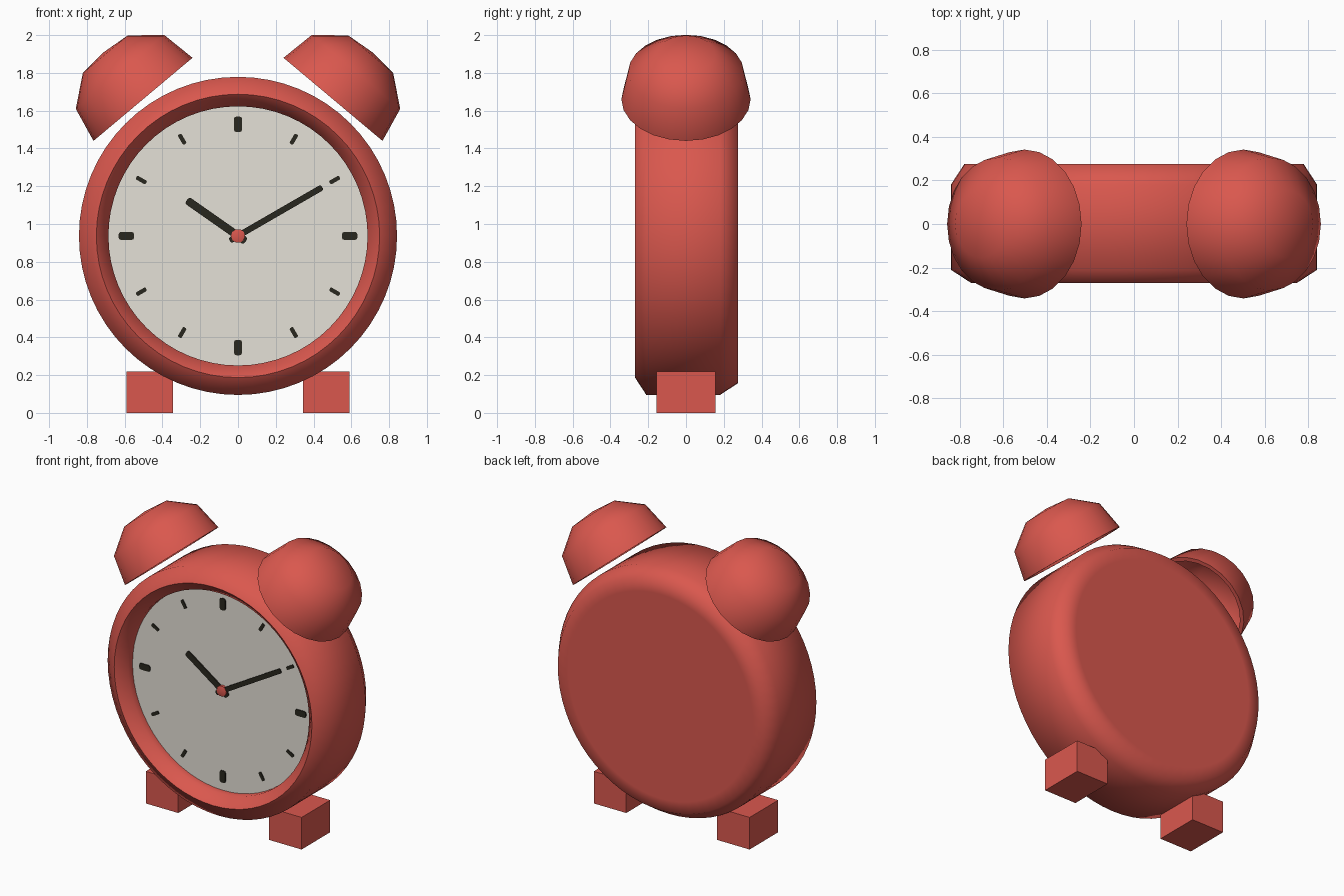
import bpy, bmesh, math
from mathutils import Matrix, Vector

cube = bpy.data.objects.get("Cube")
if cube:
    bpy.data.objects.remove(cube, do_unlink=True)


def material(name, color):
    m = bpy.data.materials.new(name)
    m.use_nodes = True
    m.diffuse_color = (*color, 1)
    bsdf = next(n for n in m.node_tree.nodes if n.type == 'BSDF_PRINCIPLED')
    bsdf.inputs["Base Color"].default_value = (*color, 1)
    return m


RED = material("coral red", (0.7, 0.097, 0.076))
CREAM = material("warm grey dial", (0.78, 0.75, 0.68))
DARK = material("dark brown", (0.022, 0.02, 0.013))

CENTRE = Vector((0, 0, 0.937))
FACE_Y = -0.163


def finish(name, bm, mat, matrix=Matrix(), smooth=False):
    bmesh.ops.transform(bm, matrix=matrix, verts=bm.verts)
    bmesh.ops.recalc_face_normals(bm, faces=bm.faces)
    me = bpy.data.meshes.new(name)
    bm.to_mesh(me)
    bm.free()
    me.materials.append(mat)
    ob = bpy.data.objects.new(name, me)
    bpy.context.collection.objects.link(ob)
    if smooth:
        bpy.ops.object.select_all(action='DESELECT')
        ob.select_set(True)
        bpy.context.view_layer.objects.active = ob
        bpy.ops.object.shade_smooth_by_angle(angle=math.radians(65))
    return ob


def lathe(name, profile, sides, mat, matrix):
    """Revolve (radius, height) points around z."""
    bm = bmesh.new()
    pts = [bm.verts.new((r, 0, h)) for r, h in profile]
    edges = [bm.edges.new(pair) for pair in zip(pts, pts[1:])]
    bmesh.ops.spin(bm, geom=pts + edges, cent=(0, 0, 0), axis=(0, 0, 1),
                   angle=math.tau, steps=sides, use_duplicate=False)
    bmesh.ops.remove_doubles(bm, verts=bm.verts, dist=1e-4)
    return finish(name, bm, mat, matrix, True)


def box(name, size, mat, matrix, bevel=0.0):
    bm = bmesh.new()
    bmesh.ops.create_cube(bm, size=1, matrix=Matrix.Diagonal((*size, 1)))
    if bevel:
        # round the corners seen from the front
        edges = [e for e in bm.edges
                 if abs(e.verts[0].co.y - e.verts[1].co.y) > size[1] / 2]
        bmesh.ops.bevel(bm, geom=edges, offset=bevel, segments=2,
                        profile=0.5, affect='EDGES')
    return finish(name, bm, mat, matrix)


def dial_bar(name, angle, start, end, width, lift):
    """Bar on the dial, angle in degrees clockwise from twelve."""
    spin = Matrix.Rotation(math.radians(angle), 4, 'Y')
    place = Matrix.Translation(CENTRE) @ spin @ Matrix.Translation(
        (0, FACE_Y - lift, (start + end) / 2))
    return box(name, (width, 0.008, end - start), DARK, place, width * 0.3)


# Round case with chamfered back, raised front rim and a well for the dial
forward = Matrix.Translation(CENTRE) @ Matrix.Rotation(math.pi / 2, 4, 'X')
lathe("case", [(0, -0.275), (0.7, -0.275), (0.78, -0.275), (0.842, -0.18),
               (0.842, 0.21), (0.75, 0.27), (0.686, 0.21), (0.686, -FACE_Y)],
      64, RED, forward)
lathe("dial", [(0.686, -FACE_Y), (0, -FACE_Y)], 64, CREAM, forward)

# Hour marks, larger at the quarters
for i in range(12):
    quarter = i % 3 == 0
    half = 0.041 if quarter else 0.03
    dial_bar(f"hour_mark_{i + 1}", i * 30, 0.591 - half, 0.591 + half,
             0.043 if quarter else 0.022, 0.002)

# Hands and centre cap
dial_bar("hour_hand", -55, -0.05, 0.33, 0.042, 0.006)
dial_bar("minute_hand", 60, -0.05, 0.515, 0.032, 0.011)
lathe("centre_cap", [(0.037, -FACE_Y), (0.037, 0.018 - FACE_Y),
                     (0, 0.028 - FACE_Y)], 10, RED, forward)

# Hollow bells and block feet on both sides
for side, label in ((1, "left"), (-1, "right")):
    tilt = Matrix.Rotation(side * math.radians(40), 4, 'Y')
    lathe(f"{label}_bell",
          [(0, 0.295), (0.14, 0.283), (0.278, 0.175), (0.315, 0),
           (0.342, 0), (0.305, 0.19), (0.155, 0.311), (0, 0.325)], 24, RED,
          Matrix.Translation((side * 0.503, 0, 1.66)) @ tilt)
    box(f"{label}_foot", (0.246, 0.31, 0.22), RED,
        Matrix.Translation((side * 0.468, 0, 0.11)))
